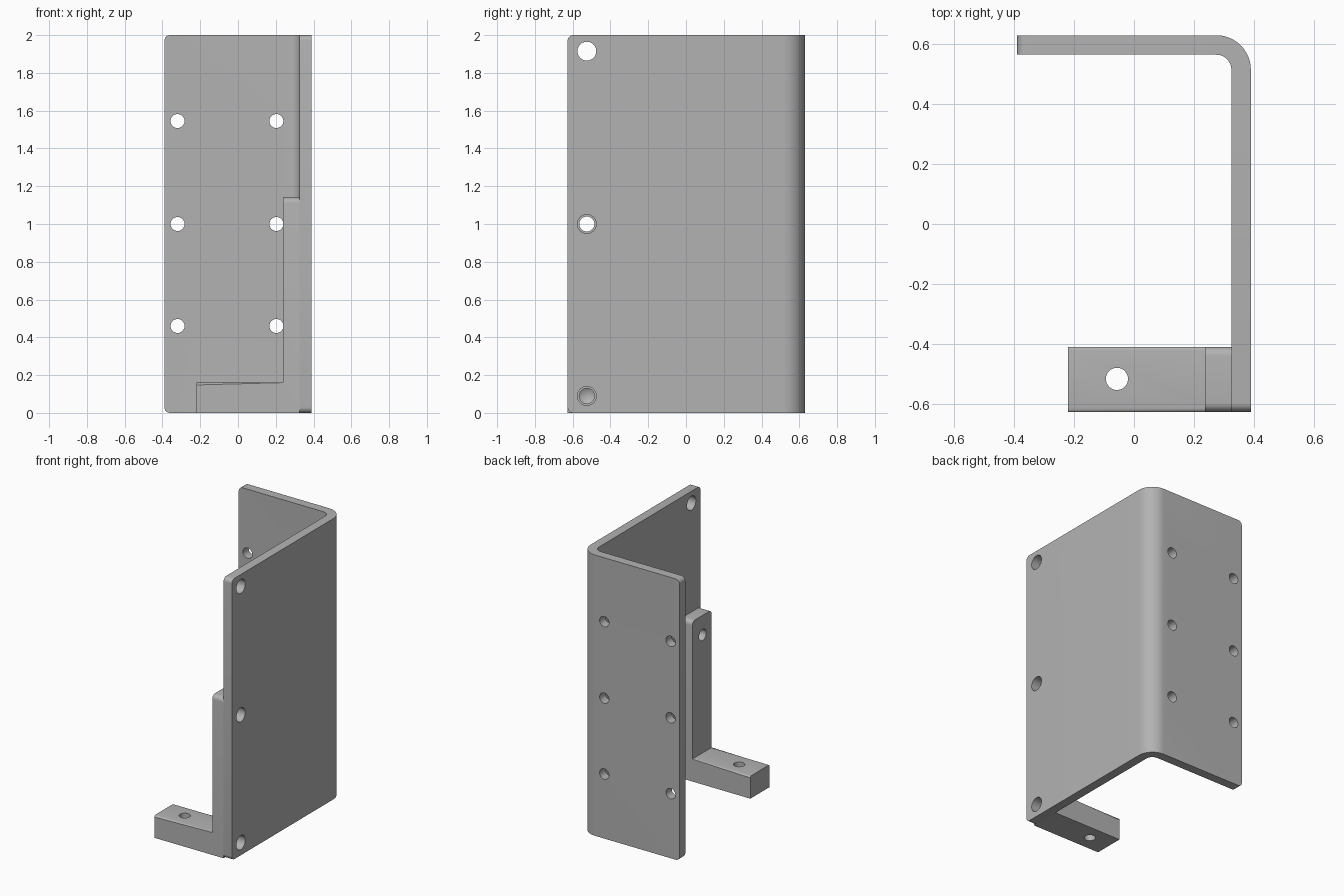
import bpy, bmesh
from math import pi, cos, sin
from mathutils import Vector, Matrix

if "Cube" in bpy.data.objects:
    bpy.data.objects.remove(bpy.data.objects["Cube"])

grey = bpy.data.materials.new("plain grey metal")
grey.use_nodes = True
tone = (0.45, 0.45, 0.45, 1)
grey.diffuse_color = tone
grey.node_tree.nodes["Principled BSDF"].inputs["Base Color"].default_value = tone


def add_object(name, bm):
    bmesh.ops.recalc_face_normals(bm, faces=bm.faces[:])
    mesh = bpy.data.meshes.new(name)
    bm.to_mesh(mesh)
    bm.free()
    obj = bpy.data.objects.new(name, mesh)
    bpy.context.collection.objects.link(obj)
    mesh.materials.append(grey)
    return obj


def extrude(points, direction):
    bm = bmesh.new()
    face = bm.faces.new([bm.verts.new(p) for p in points])
    ext = bmesh.ops.extrude_face_region(bm, geom=[face])
    moved = [g for g in ext["geom"] if isinstance(g, bmesh.types.BMVert)]
    bmesh.ops.translate(bm, verts=moved, vec=direction)
    return bm


def round_edges(bm, test, radius, segments):
    picked = []
    for e in bm.edges:
        a, b = e.verts
        if test((a.co + b.co) / 2, (a.co - b.co).normalized()):
            picked.append(e)
    bmesh.ops.bevel(bm, geom=picked, offset=radius, segments=segments,
                    profile=0.5, affect='EDGES')


def drill(obj, center, axis, radius, depth, tip=0):
    """Cut a hole centred on a point, with an optional conical end."""
    bm = bmesh.new()
    bmesh.ops.create_cone(bm, cap_ends=True, segments=32, radius1=radius,
                          radius2=radius, depth=depth)
    if tip:
        cap = max(bm.faces, key=lambda f: f.calc_center_median().z)
        bmesh.ops.poke(bm, faces=[cap], offset=tip)
    turn = Vector((0, 0, 1)).rotation_difference(Vector(axis)).to_matrix().to_4x4()
    bm.transform(Matrix.Translation(center) @ turn)
    cutter = add_object("hole_cutter", bm)
    cutter.hide_render = True
    mod = obj.modifiers.new("hole", 'BOOLEAN')
    mod.operation = 'DIFFERENCE'
    mod.solver = 'EXACT'
    mod.object = cutter
    bpy.context.view_layer.objects.active = obj
    bpy.ops.object.modifier_apply(modifier=mod.name)
    bpy.data.objects.remove(cutter)


def smooth(obj):
    bpy.ops.object.select_all(action='DESELECT')
    obj.select_set(True)
    bpy.context.view_layer.objects.active = obj
    bpy.ops.object.shade_smooth_by_angle(angle=pi / 6)


# Overall dimensions
side, back, front = 0.39, 0.63, -0.627
thick, height = 0.065, 2.0
inner = side - thick
bend = 0.115
bend_x, bend_y = side - bend, back - bend


def arc(radius, steps=12):
    return [(bend_x + radius * cos(pi / 2 * i / steps),
             bend_y + radius * sin(pi / 2 * i / steps), 0)
            for i in range(steps + 1)]


# Bent plate with rounded free corners
outline = ([(inner, front, 0), (side, front, 0)] + arc(bend)
           + [(-side, back, 0), (-side, back - thick, 0)]
           + arc(bend - thick)[::-1])
bm = extrude(outline, (0, 0, height))
round_edges(bm, lambda m, d: abs(d.z) < 0.1 and
            (m.x < -side + 0.01 or m.y < front + 0.01), 0.03, 6)
plate = add_object("bent_plate", bm)

# Plate holes: two columns in the rear flange, one near the front edge
for z in (0.46, 1.0, 1.545):
    for x in (-0.32, 0.203):
        drill(plate, (x, back - thick / 2, z), (0, 1, 0), 0.037, 0.2)
for z in (0.09, 1.0, 1.915):
    drill(plate, (side - thick / 2, -0.525, z), (1, 0, 0), 0.05, 0.1)
smooth(plate)

# Foot bracket: upright leg and foot bar in one piece
leg_x, foot_x, leg_top, foot_top, rear = 0.237, -0.22, 1.14, 0.16, -0.41
outline = [(x, front, z) for x, z in (
    (foot_x, 0), (inner, 0), (inner, leg_top), (leg_x, leg_top),
    (leg_x, foot_top), (foot_x, foot_top))]
bm = extrude(outline, (0, rear - front, 0))
round_edges(bm, lambda m, d: abs(d.x) > 0.9 and m.z > 1, 0.03, 6)
round_edges(bm, lambda m, d: abs(d.x) > 0.9 and
            abs(m.z - foot_top) < 0.01, 0.012, 3)
bracket = add_object("foot_bracket", bm)

# Bracket holes: through hole in the leg, blind hole, foot hole
drill(bracket, (0.28, -0.525, 1.0), (1, 0, 0), 0.04, 0.2)
drill(bracket, (0.25, -0.525, 0.09), (-1, 0, 0), 0.04, 0.2, 0.025)
drill(bracket, (-0.057, -0.517, 0.08), (0, 0, 1), 0.037, 0.3)
smooth(bracket)
